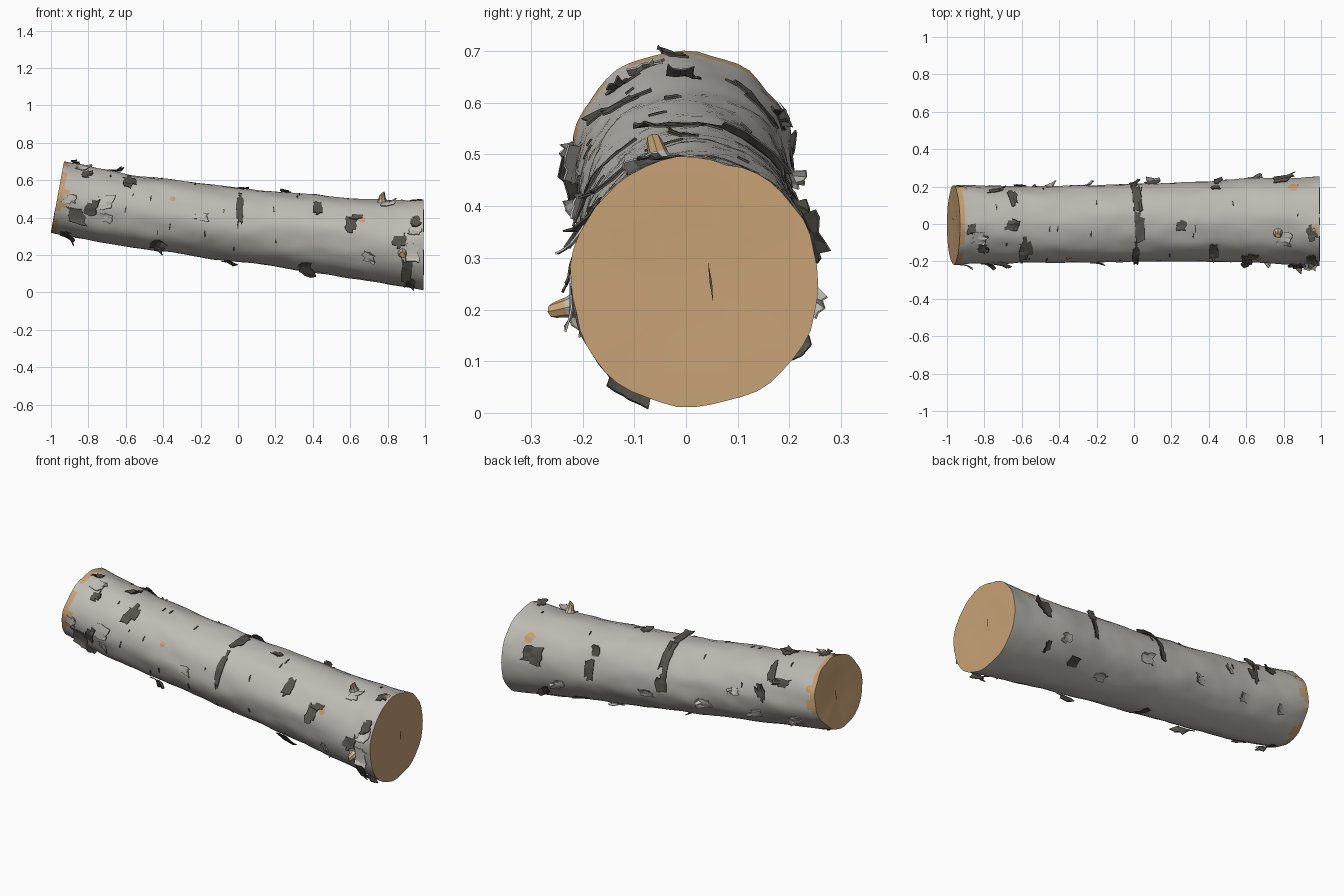
import bpy, bmesh, math, random
from mathutils import Vector, noise

random.seed(4)
if "Cube" in bpy.data.objects:
    bpy.data.objects.remove(bpy.data.objects["Cube"])


def material(name, rgb):
    m = bpy.data.materials.new(name)
    m.use_nodes = True
    m.diffuse_color = (*rgb, 1)
    m.node_tree.nodes["Principled BSDF"].inputs["Base Color"].default_value = (*rgb, 1)
    return m


BARK = material("pale bark", (0.52, 0.50, 0.46))
DARK = material("dark inner bark", (0.09, 0.085, 0.07))
WOOD = material("cut wood", (0.58, 0.36, 0.18))

# Log profile: position along the log, top, bottom, front and back edges
PROFILE = [(-0.965, 0.70, 0.32, -0.215, 0.205), (-0.90, 0.685, 0.305, -0.215, 0.205),
           (-0.6, 0.63, 0.25, -0.205, 0.20), (0, 0.555, 0.165, -0.20, 0.215),
           (0.5, 0.51, 0.095, -0.20, 0.235), (0.85, 0.49, 0.035, -0.215, 0.25),
           (0.993, 0.495, 0.01, -0.225, 0.258)]
START, END = PROFILE[0][0], PROFILE[-1][0]


def surface(s, deg, lift=0.0):
    """Point on the bark; 0 degrees is the top, 90 the front, 180 the bottom."""
    s = min(max(s, START), END)
    for p, q in zip(PROFILE, PROFILE[1:]):
        if s <= q[0]:
            break
    f = (s - p[0]) / (q[0] - p[0])
    top, bottom, front, back = [u + (v - u) * f for u, v in zip(p[1:], q[1:])]
    c, n = math.cos(math.radians(deg)), math.sin(math.radians(deg))
    bump = 0.009 * noise.noise(Vector((s * 4, c * 2.2, n * 2.2)))
    bump += 0.004 * noise.noise(Vector((s * 11, c * 5, n * 5)))
    lean = 0.035 * (END - s) / (END - START)
    return Vector((s + lean * c,
                   (front + back) / 2 - ((back - front) / 2 + bump + lift) * n,
                   (top + bottom) / 2 + ((top - bottom) / 2 + bump + lift) * c))


def finish(name, bm, mats, smooth=False):
    bmesh.ops.recalc_face_normals(bm, faces=bm.faces[:])
    me = bpy.data.meshes.new(name)
    bm.to_mesh(me)
    bm.free()
    for m in mats:
        me.materials.append(m)
    ob = bpy.data.objects.new(name, me)
    bpy.context.collection.objects.link(ob)
    if smooth:
        bpy.ops.object.select_all(action='DESELECT')
        ob.select_set(True)
        bpy.context.view_layer.objects.active = ob
        bpy.ops.object.shade_smooth_by_angle(angle=math.radians(40))
    return ob


# Log body with bark sides and cut ends
SEG, ROWS = 48, 70
bm = bmesh.new()
rings = []
for i in range(ROWS + 1):
    s = START + (END - START) * i / ROWS
    rings.append([bm.verts.new(surface(s, 360 * j / SEG)) for j in range(SEG)])
for i in range(ROWS):
    for j in range(SEG):
        k = (j + 1) % SEG
        f = bm.faces.new((rings[i][j], rings[i][k], rings[i + 1][k], rings[i + 1][j]))
        # Torn rim: bare wood shows in patches beside the upper cut end
        patch = noise.noise(Vector((j * 0.35, 3.1, 0)))
        if i < 2 and patch > -0.1 - 0.1 * (i == 0) + 0.3 * i:
            f.material_index = 1
for ring, dent in ((rings[0], 0.004), (rings[-1], -0.004)):
    centre = sum((v.co for v in ring), Vector()) / SEG
    inner = []
    for v in ring:
        p = centre.lerp(v.co, 0.55)
        p.x += dent * noise.noise(p * 9)
        inner.append(bm.verts.new(p))
    hub = bm.verts.new(centre + Vector((dent * 2, 0, 0)))
    for j in range(SEG):
        k = (j + 1) % SEG
        for vs in ((ring[j], ring[k], inner[k], inner[j]), (inner[j], inner[k], hub)):
            bm.faces.new(vs).material_index = 1
finish("log_body", bm, [BARK, WOOD], True)


def add_flake(bm, s, deg, length, arc, curl):
    """Ragged strip lying on the bark with its far edge curling away."""
    nu, nv = 3, 5
    along = random.random() < 0.5
    slant = random.uniform(-0.35, 0.35) * length
    grid = []
    for i in range(nu + 1):
        row = []
        for j in range(nv + 1):
            u, v = i / nu, j / nv
            rag_s = random.uniform(-0.13, 0.13) * length
            rag_a = random.uniform(-0.08, 0.08) * arc
            rise = curl * (u if along else v) ** 3 * random.uniform(0.6, 1.1)
            row.append(bm.verts.new(surface(s + (u - 0.5) * length + slant * (v - 0.5) + rag_s,
                                            deg + (v - 0.5) * arc + rag_a, 0.005 + rise)))
        grid.append(row)
    for i in range(nu):
        for j in range(nv):
            if i in (0, nu - 1) and j in (0, nv - 1) and random.random() < 0.4:
                continue
            bm.faces.new((grid[i][j], grid[i + 1][j], grid[i + 1][j + 1], grid[i][j + 1]))


def flakes(name, mat, places):
    bm = bmesh.new()
    for place in places:
        add_flake(bm, *place)
    ob = finish(name, bm, [mat])
    mod = ob.modifiers.new("thickness", 'SOLIDIFY')
    mod.thickness = 0.004
    mod.offset = -1


# Dark peeled strips: position, angle, length, arc, curl
flakes("peeled_strips_front", DARK, [
    (-0.78, 95, 0.06, 24, 0.03), (-0.85, 113, 0.08, 20, 0.03), (-0.60, 38, 0.06, 34, 0.03),
    (-0.83, 38, 0.05, 14, 0.02), (-0.88, 163, 0.07, 26, 0.04), (-0.41, 145, 0.07, 26, 0.035),
    (0.00, 60, 0.03, 55, 0.015), (0.42, 50, 0.045, 28, 0.03), (0.60, 70, 0.06, 24, 0.025),
    (0.63, 58, 0.06, 9, 0.01), (0.37, 150, 0.08, 22, 0.035), (0.90, 128, 0.05, 50, 0.03),
    (0.86, 88, 0.08, 16, 0.02), (0.95, 60, 0.05, 18, 0.03), (0.92, 150, 0.05, 20, 0.02)])
flakes("peeled_strips_top_and_back", DARK, [
    (-0.68, 0, 0.07, 16, 0.03), (-0.90, 5, 0.04, 14, 0.025), (-0.67, -45, 0.05, 34, 0.02),
    (0.00, -45, 0.04, 50, 0.015), (0.015, 5, 0.05, 40, 0.025), (0.24, 4, 0.05, 14, 0.02),
    (0.43, -52, 0.05, 14, 0.02), (0.95, 15, 0.05, 18, 0.02), (0.80, -72, 0.10, 24, 0.03),
    (0.45, -80, 0.04, 28, 0.02), (0.00, -82, 0.05, 26, 0.025), (-0.62, -78, 0.05, 26, 0.03),
    (-0.75, -60, 0.08, 12, 0.03), (-0.03, 178, 0.06, 20, 0.02), (0.75, -125, 0.05, 16, 0.03),
    (0.55, -135, 0.06, 14, 0.03)])

# Pale curls of loose bark
pale = [(-0.45, -80, 0.05, 12, 0.035), (-0.20, 85, 0.07, 12, 0.015), (-0.72, 85, 0.08, 24, 0.025),
        (0.80, 25, 0.07, 18, 0.025), (-0.85, 20, 0.07, 18, 0.02), (0.93, 100, 0.07, 22, 0.025)]
for s in (-0.8, -0.55, -0.25, 0.1, 0.35, 0.65):
    pale.append((s, -125 + random.uniform(-25, 25), 0.07, 14, 0.03))
for s in (-0.9, -0.7, 0.7, 0.95):
    pale.append((s, 95 + random.uniform(-30, 30), 0.06, 14, 0.03))
flakes("loose_bark_curls", BARK, pale)

# Fine dark slits scattered around the bark
flakes("bark_slits", DARK, [(random.uniform(-0.85, 0.9), random.uniform(-110, 130),
                             0.006, random.uniform(4, 11), 0.0) for _ in range(26)])

# Bare wood knots lying flush with the bark
bm = bmesh.new()
for s, deg, size in ((-0.69, 78, 0.022), (-0.36, 62, 0.018), (0.66, 62, 0.02),
                     (0.85, -50, 0.032), (-0.93, -65, 0.025), (0.96, 12, 0.025)):
    rim = []
    for k in range(9):
        t = math.tau * k / 9
        r = size * random.uniform(0.8, 1.1)
        rim.append(bm.verts.new(surface(s + r * math.cos(t), deg + r * math.sin(t) * 270, 0.004)))
    mid = bm.verts.new(surface(s, deg, 0.006))
    for k in range(9):
        bm.faces.new((rim[k], rim[(k + 1) % 9], mid))
finish("flush_knots", bm, [WOOD])


# Broken twig stubs with bare wood tips
def stub(name, s, deg, radius, height):
    bm = bmesh.new()
    base, out = surface(s, deg, -0.01), surface(s, deg, 1) - surface(s, deg)
    out.normalize()
    side = Vector((1, 0, 0))
    across = out.cross(side).normalized()
    rows = []
    for h, r in ((0, 1.5), (0.5, 1), (1, 0.75)):
        rows.append([])
        for k in range(8):
            t = math.tau * k / 8
            spread = (side * math.cos(t) + across * math.sin(t)) * radius * r
            tilt = out * (height * h * (1 + 0.25 * math.cos(t)))
            rows[-1].append(bm.verts.new(base + spread + tilt))
    for lvl in range(2):
        for k in range(8):
            m = (k + 1) % 8
            f = bm.faces.new((rows[lvl][k], rows[lvl][m], rows[lvl + 1][m], rows[lvl + 1][k]))
            f.material_index = lvl
    bm.faces.new(rows[-1]).material_index = 1
    finish(name, bm, [BARK, WOOD])


stub("upper_twig_stub", 0.765, 17, 0.02, 0.055)
stub("front_twig_stub", 0.88, 103, 0.02, 0.055)

# Narrow drying crack on each cut end
for name, s, sign in (("lower_end_crack", END, 1), ("upper_end_crack", START, -1)):
    bm = bmesh.new()
    mid = (surface(s, 0) + surface(s, 180)) / 2
    up = (surface(s, 0) - surface(s, 180)).normalized()
    bm.faces.new([bm.verts.new(mid + up * h + Vector((sign * 0.004, w + 0.03, 0)))
                  for h, w in ((-0.04, 0.006), (0, 0.004), (0.04, -0.004), (0, -0.001))])
    finish(name, bm, [DARK])
